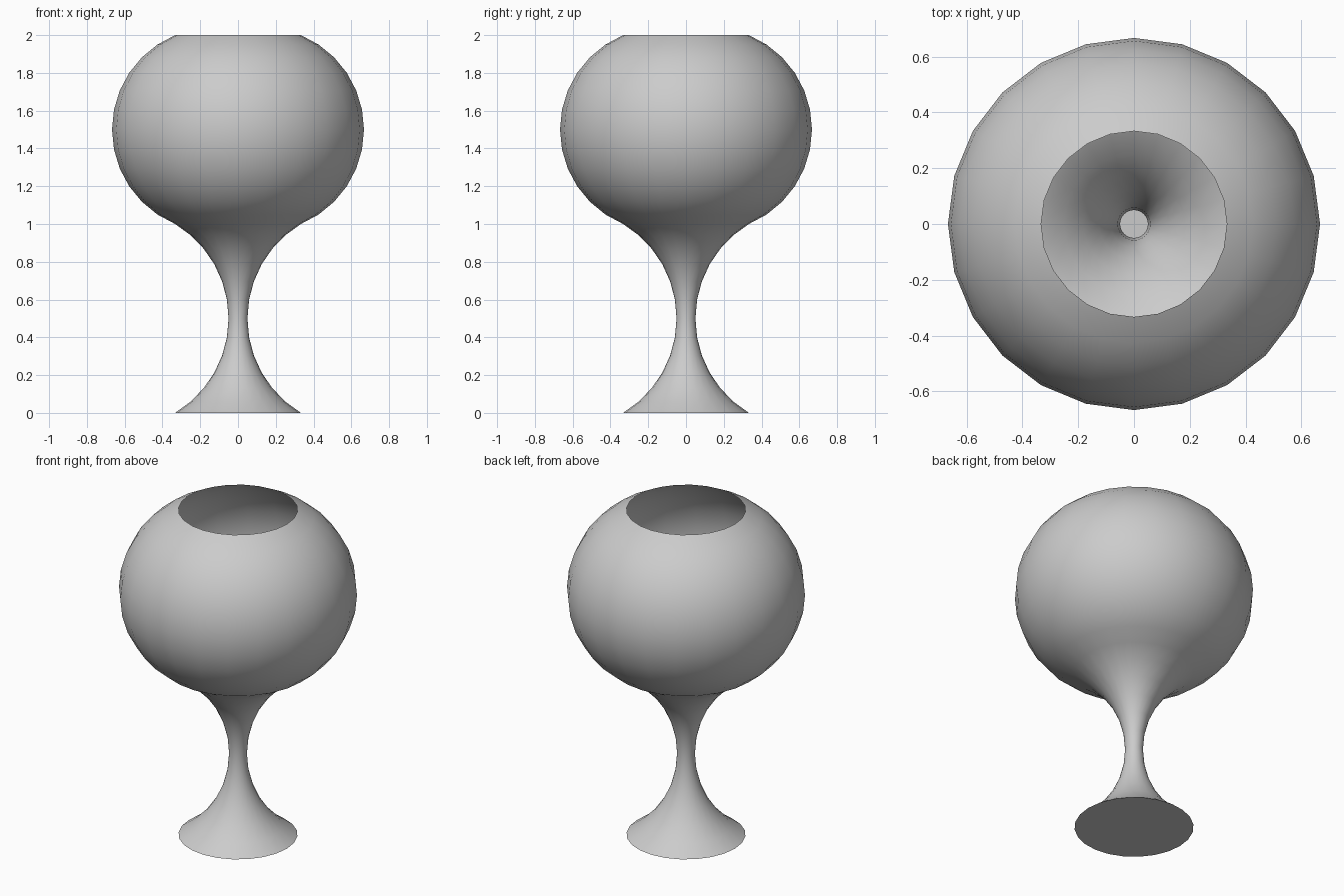
import bpy
import bmesh
from math import sin, cos, tau, pi, asin, radians
from mathutils import Matrix, Vector

cube = bpy.data.objects.get("Cube")
if cube:
    bpy.data.objects.remove(cube)

SIDES = 24
STEPS = 12
RIM, NECK, BELLY = 0.333, 0.05, 0.667

grey = bpy.data.materials.new("plain_grey")
colour = (0.6, 0.6, 0.6, 1)
grey.use_nodes = True
grey.diffuse_color = colour
grey.node_tree.nodes["Principled BSDF"].inputs["Base Color"].default_value = colour


def arc(z_mid, r_mid):
    """Profile arc from RIM through r_mid and back to RIM, one unit tall."""
    depth = r_mid - RIM
    radius = (depth ** 2 + 0.25) / (2 * abs(depth))
    side = 1 if depth > 0 else -1
    half = asin(0.5 / radius)
    centre = r_mid - side * radius
    angles = [half * (2 * i / STEPS - 1) for i in range(STEPS + 1)]
    return [(centre + side * radius * cos(a), z_mid + radius * sin(a)) for a in angles]


# Outline: concave stem, then round bowl
profile = arc(0.5, NECK) + arc(1.5, BELLY)[1:]

# Thin single-walled shell, open at the rim
bm = bmesh.new()
rings = [[bm.verts.new((r * cos(tau * i / SIDES), r * sin(tau * i / SIDES), z))
          for i in range(SIDES)] for r, z in profile]
for low, high in zip(rings, rings[1:]):
    for i in range(SIDES):
        j = (i + 1) % SIDES
        bm.faces.new((low[i], low[j], high[j], high[i]))

# Base disc closing the foot
bm.faces.new(rings[0][::-1])

mesh = bpy.data.meshes.new("goblet")
bm.to_mesh(mesh)
bm.free()
mesh.materials.append(grey)
goblet = bpy.data.objects.new("goblet", mesh)
bpy.context.collection.objects.link(goblet)

# Smooth walls with a crisp foot edge
bpy.ops.object.select_all(action="DESELECT")
goblet.select_set(True)
bpy.context.view_layer.objects.active = goblet
bpy.ops.object.shade_smooth_by_angle(angle=radians(30))
